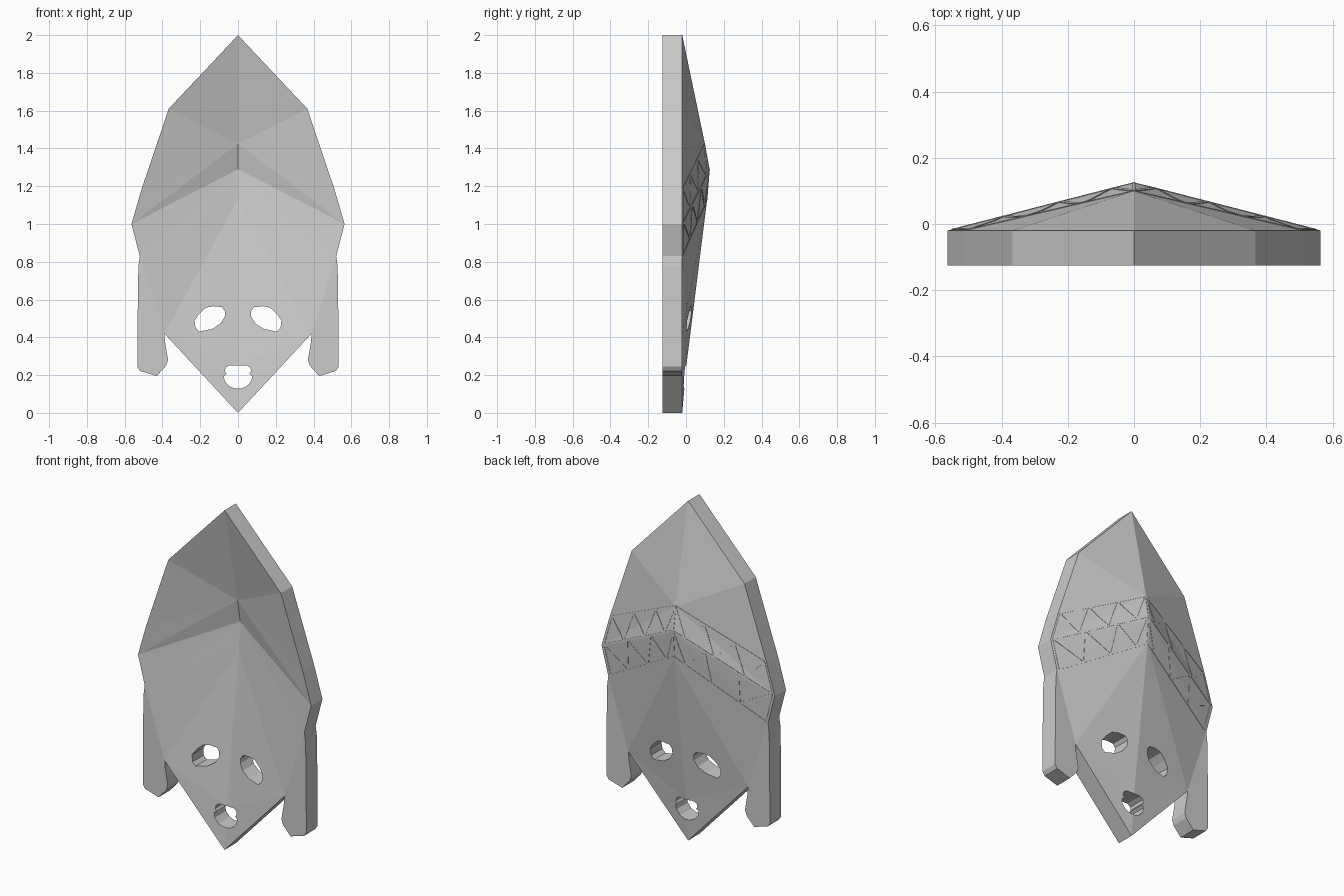
import bpy, bmesh
from mathutils import Vector
from mathutils.bvhtree import BVHTree

if "Cube" in bpy.data.objects:
    bpy.data.objects.remove(bpy.data.objects["Cube"])

RIM, THICK = -0.02, 0.105

# Key points of one half: (x, z, dome height above the rim)
P = {
    'top': (0, 2, 0), 's1': (.367, 1.61, 0), 's2': (.512, 1.18, 0),
    's3': (.564, 1.0, 0), 's4': (.52, .83, 0), 'ear_in': (.39, .42, 0),
    'chin': (0, 0, 0), 'A': (0, 1.425, .12), 'B': (0, 1.29, .145),
    'C': (0, 1.13, .132), 'N': (0, .25, .022),
}
EAR = [(.527, .78), (.53, .65), (.533, .245), (.518, .222), (.43, .195),
       (.38, .25), (.37, .28), (.387, .38)]
for i, (x, z) in enumerate(EAR):
    P[f'e{i}'] = (x, z, 0)
FACES = ['top s1 A', 'A s1 s2', 'A s2 s3', 'A s3 B', 'B s3 s4', 'B s4 C',
         'C s4 ear_in', 'C ear_in N', 'N ear_in chin',
         's4 ' + ' '.join(f'e{i}' for i in range(len(EAR))) + ' ear_in']


def make_object(name, bm):
    bmesh.ops.recalc_face_normals(bm, faces=bm.faces)
    me = bpy.data.meshes.new(name)
    bm.to_mesh(me)
    bm.free()
    ob = bpy.data.objects.new(name, me)
    bpy.context.collection.objects.link(ob)
    return ob


# Faceted shield surface, mirrored, then thickened straight forward
bm = bmesh.new()
for s in (1, -1):
    vs = {k: bm.verts.new((s * x, RIM + h, z)) for k, (x, z, h) in P.items()}
    for f in FACES:
        bm.faces.new([vs[k] for k in f.split()][::s])
bmesh.ops.remove_doubles(bm, verts=bm.verts, dist=1e-5)
bmesh.ops.recalc_face_normals(bm, faces=bm.faces)
surface = BVHTree.FromBMesh(bm)
ext = bmesh.ops.extrude_face_region(bm, geom=bm.faces[:], use_keep_orig=True)
new = [g for g in ext['geom'] if isinstance(g, bmesh.types.BMVert)]
bmesh.ops.translate(bm, verts=new, vec=(0, -THICK, 0))
mask = make_object('mask_shell', bm)

# Eye and nose holes
EYE = [(.07, .54), (.085, .56), (.13, .565), (.17, .557), (.205, .525),
       (.23, .49), (.225, .45), (.205, .43), (.135, .445), (.09, .475), (.07, .51)]
NOSE = [(.015, .25), (.045, .252), (.066, .24), (.07, .222), (.06, .207),
        (.075, .195), (.07, .168), (.045, .14), (.015, .128)]


def cutter(name, outline):
    bm = bmesh.new()
    a, b = ([bm.verts.new((x, y, z)) for x, z in outline] for y in (-.4, .4))
    bm.faces.new(a)
    bm.faces.new(b)
    n = len(outline)
    for i in range(n):
        j = (i + 1) % n
        bm.faces.new((a[i], a[j], b[j], b[i]))
    ob = make_object(name, bm)
    ob.hide_render = True
    return ob


cutters = [cutter('eye_cutter_right', EYE),
           cutter('eye_cutter_left', [(-x, z) for x, z in EYE]),
           cutter('nose_cutter', NOSE + [(-x, z) for x, z in reversed(NOSE)])]
for c in cutters:
    m = mask.modifiers.new(c.name, 'BOOLEAN')
    m.operation, m.solver, m.object = 'DIFFERENCE', 'EXACT', c
bpy.context.view_layer.update()
dg = bpy.context.evaluated_depsgraph_get()
cut_mesh = bpy.data.meshes.new_from_object(mask.evaluated_get(dg))
mask.modifiers.clear()
mask.data = cut_mesh
for c in cutters:
    bpy.data.objects.remove(c)


# Thin triangle-pattern strips following the back surface
def back_y(x, z):
    hit = surface.ray_cast(Vector((x, 1, z)), Vector((0, -1, 0)))[0]
    return hit.y if hit else RIM


def strip(bm, p, q, w=.005, lift=.002, n=4):
    p, q = Vector(p), Vector(q)
    d = (q - p).normalized()
    side = Vector((-d.y, d.x)) * w
    rings = []
    for i in range(n + 1):
        c = p.lerp(q, i / n)
        ring = []
        for k, l in ((1, lift), (-1, lift), (-1, -lift), (1, -lift)):
            v = c + side * k
            ring.append(bm.verts.new((v.x, back_y(v.x, v.y) + l, v.y)))
        rings.append(ring)
    for r, t in zip(rings, rings[1:]):
        for k in range(4):
            bm.faces.new((r[k], r[k - 1], t[k - 1], t[k]))
    bm.faces.new(rings[0])
    bm.faces.new(rings[-1][::-1])


def rail(a, b):
    (x0, z0, _), (x1, z1, _) = P[a], P[b]
    return lambda t, s: (s * (x0 + (x1 - x0) * t * .97), z0 + (z1 - z0) * t * .97)


rails = [rail('A', 's2'), rail('B', 's3'), rail('C', 's4')]
UP, LOW = [0, .32, .66, 1], [.12, .41, .72, 1]
bm = bmesh.new()
for s in (1, -1):
    for r in rails:
        strip(bm, r(0, s), r(1, s), n=8)
    for upper, lower in zip(rails, rails[1:]):
        pts = [pt for u, l in zip(UP, LOW) for pt in (upper(u, s), lower(l, s))]
        for a, b in zip(pts, pts[1:]):
            strip(bm, a, b)
for a, b in (('A', 'B'), ('B', 'C')):
    strip(bm, P[a][:2], P[b][:2])
make_object('triangle_band', bm)
